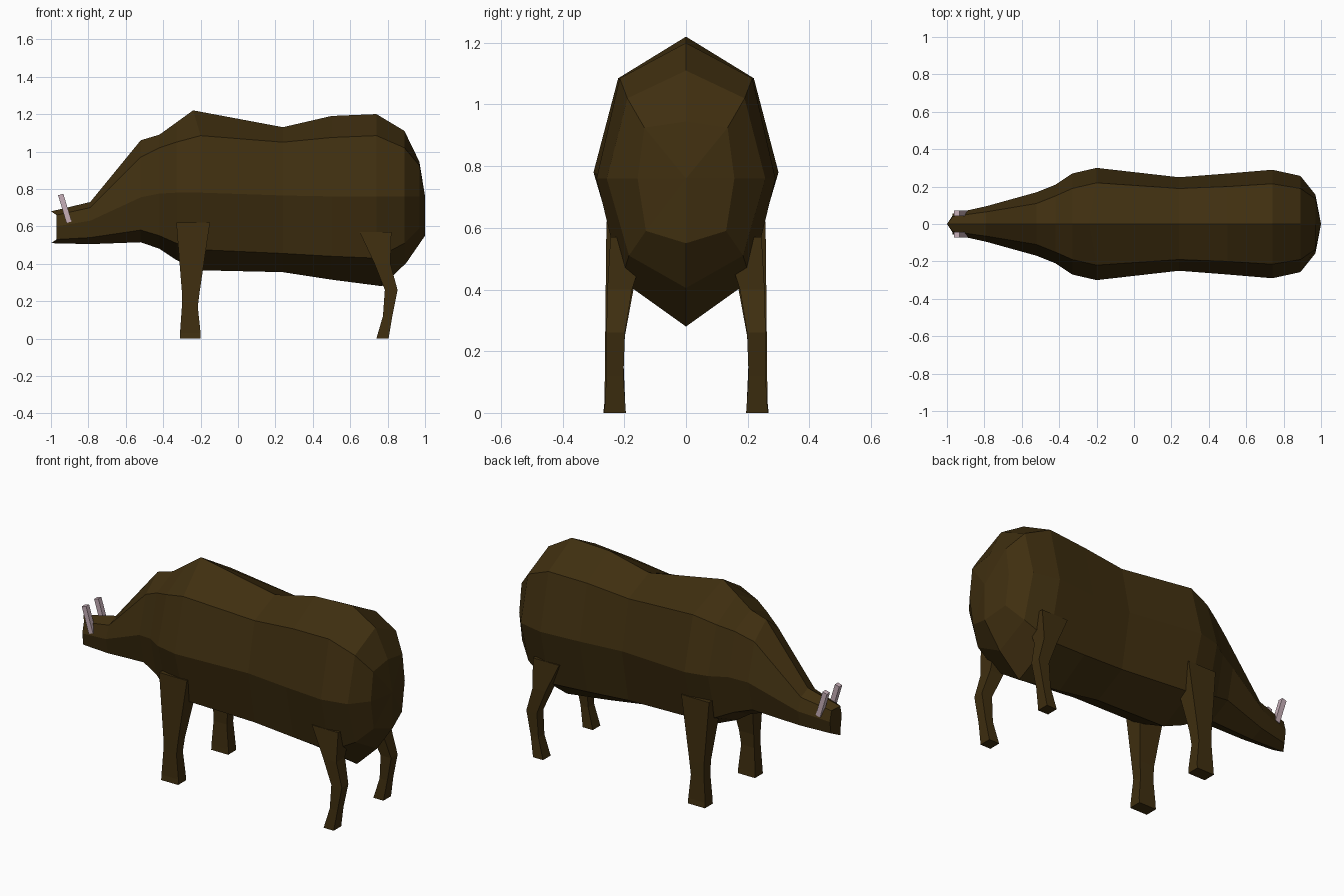
import bpy
import bmesh
from mathutils import Vector

cube = bpy.data.objects.get("Cube")
if cube:
    bpy.data.objects.remove(cube, do_unlink=True)


def material(name, color):
    mat = bpy.data.materials.new(name)
    mat.use_nodes = True
    mat.diffuse_color = (*color, 1)
    mat.node_tree.nodes["Principled BSDF"].inputs["Base Color"].default_value = (*color, 1)
    return mat


hide = material("dark brown hide", (0.050, 0.028, 0.005))
ivory = material("pale pink ivory", (0.57, 0.43, 0.48))


def loft(name, rings, mat, tip=None):
    """Skin a list of closed rings; the last end may close on a tip point."""
    bm = bmesh.new()
    loops = [[bm.verts.new(p) for p in ring] for ring in rings]
    n = len(loops[0])
    for a, b in zip(loops, loops[1:]):
        for i in range(n):
            j = (i + 1) % n
            bm.faces.new((a[i], a[j], b[j], b[i]))
    bm.faces.new(loops[0])
    if tip:
        end = bm.verts.new(tip)
        for i in range(n):
            bm.faces.new((loops[-1][i], loops[-1][(i + 1) % n], end))
    else:
        bm.faces.new(loops[-1])
    bmesh.ops.recalc_face_normals(bm, faces=bm.faces)
    mesh = bpy.data.meshes.new(name)
    bm.to_mesh(mesh)
    bm.free()
    mesh.materials.append(mat)
    obj = bpy.data.objects.new(name, mesh)
    bpy.context.collection.objects.link(obj)
    return obj


def body_ring(x, top, upper, mid, lower, bottom, x_top=None, x_bottom=None):
    """Eight-sided section; upper, mid and lower are (half width, height)."""
    side = [upper, mid, lower]
    ring = [(x if x_top is None else x_top, 0, top)]
    ring += [(x, y, z) for y, z in side]
    ring += [(x if x_bottom is None else x_bottom, 0, bottom)]
    ring += [(x, -y, z) for y, z in reversed(side)]
    return ring


# Body, from snout to rump
body = [
    body_ring(-0.97, 0.68, (0.04, 0.66), (0.055, 0.60), (0.045, 0.53), 0.51, -1.0, -1.0),
    body_ring(-0.79, 0.73, (0.065, 0.70), (0.095, 0.63), (0.075, 0.54), 0.505),
    body_ring(-0.52, 1.06, (0.11, 0.97), (0.17, 0.755), (0.13, 0.58), 0.515),
    body_ring(-0.42, 1.09, (0.15, 1.02), (0.21, 0.775), (0.16, 0.55), 0.48),
    body_ring(-0.33, 1.155, (0.19, 1.05), (0.27, 0.78), (0.20, 0.51), 0.42),
    body_ring(-0.20, 1.22, (0.22, 1.085), (0.30, 0.78), (0.21, 0.475), 0.365, -0.24),
    body_ring(0.24, 1.13, (0.19, 1.05), (0.25, 0.765), (0.19, 0.455), 0.355),
    body_ring(0.50, 1.19, (0.20, 1.075), (0.27, 0.76), (0.20, 0.44), 0.315),
    body_ring(0.74, 1.20, (0.215, 1.085), (0.29, 0.76), (0.21, 0.43), 0.28, None, 0.77),
    body_ring(0.89, 1.11, (0.19, 1.02), (0.257, 0.76), (0.185, 0.51), 0.405, None, 0.90),
    body_ring(0.97, 0.945, (0.135, 0.925), (0.157, 0.76), (0.13, 0.59), 0.55, None, 1.0),
]
loft("body", body, hide, tip=(1.0, 0, 0.76))

# Legs: (height, x min, x max, inner y, outer y)
front_profile = [
    (0, -0.31, -0.20, 0.195, 0.268),
    (0.03, -0.31, -0.20, 0.197, 0.265),
    (0.17, -0.30, -0.215, 0.203, 0.262),
    (0.25, -0.30, -0.205, 0.198, 0.262),
    (0.62, -0.33, -0.15, 0.13, 0.258),
]
hind_profile = [
    (0, 0.74, 0.805, 0.195, 0.265),
    (0.12, 0.775, 0.825, 0.203, 0.258),
    (0.26, 0.785, 0.853, 0.198, 0.258),
    (0.40, 0.73, 0.815, 0.175, 0.255),
    (0.57, 0.65, 0.82, 0.12, 0.245),
]


def box_ring(z, x0, x1, y0, y1):
    return [(x0, y0, z), (x1, y0, z), (x1, y1, z), (x0, y1, z)]


# Tusk leans forward as it rises
tusk_foot = Vector((-0.903, 0.057, 0.622))
tusk_end = Vector((-0.948, 0.057, 0.77))


def tusk_ring(c):
    h = 0.014
    slope = 0.004
    return [(c.x + sx * h, c.y + sy * h, c.z + sx * slope)
            for sx, sy in ((-1, -1), (1, -1), (1, 1), (-1, 1))]


parts = {
    "front_leg": ([box_ring(*p) for p in front_profile], hide),
    "hind_leg": ([box_ring(*p) for p in hind_profile], hide),
    "tusk": ([tusk_ring(tusk_foot), tusk_ring(tusk_end)], ivory),
}
for name, (rings, mat) in parts.items():
    for flip, side in ((1, "far"), (-1, "near")):
        mirrored = [[(x, y * flip, z) for x, y, z in ring] for ring in rings]
        loft(f"{name}_{side}", mirrored, mat)
